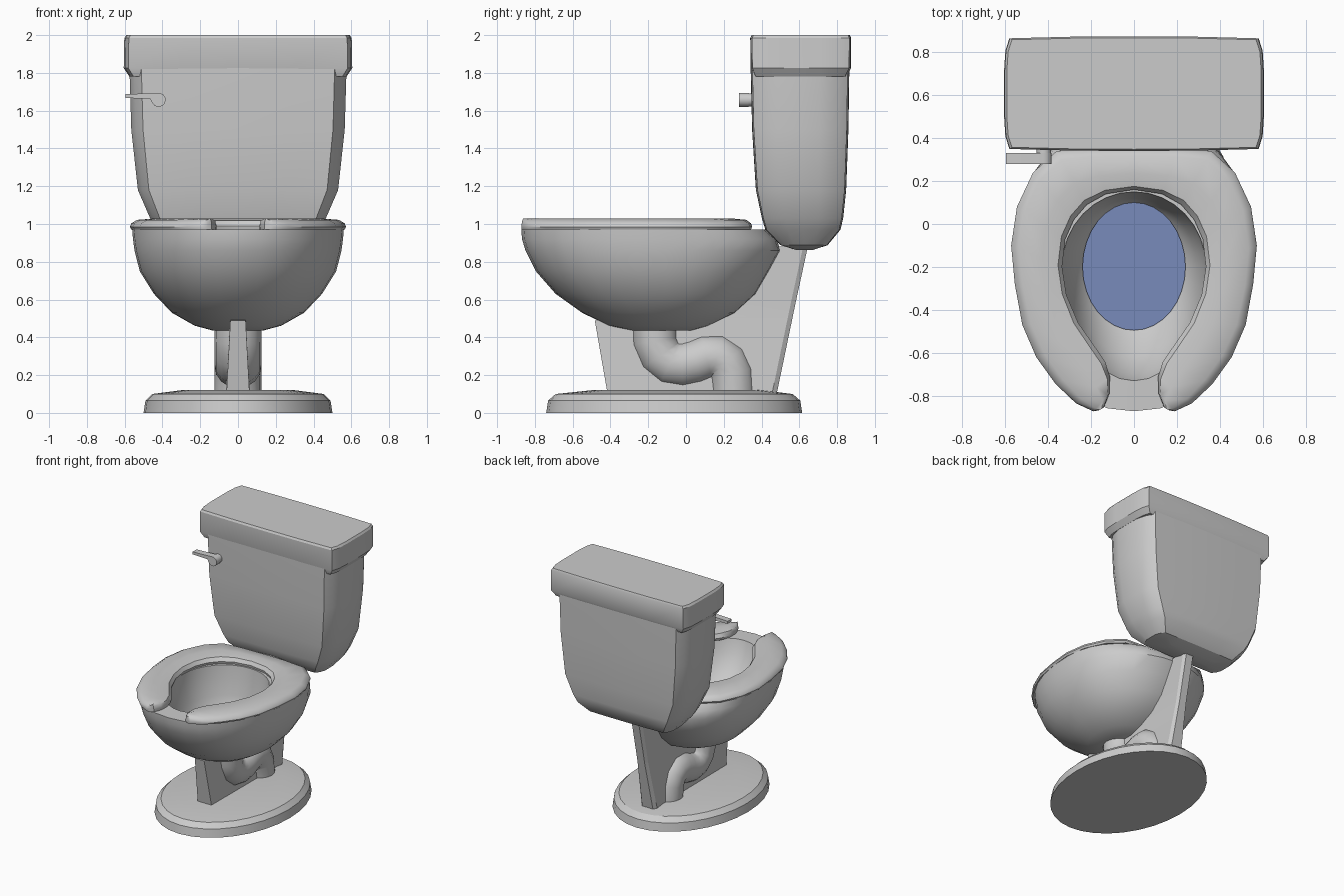
import bpy, bmesh
from math import sin, cos, pi, radians
from mathutils import Vector

if "Cube" in bpy.data.objects:
    bpy.data.objects.remove(bpy.data.objects["Cube"])


def finish(name, bm, angle=35):
    bmesh.ops.remove_doubles(bm, verts=bm.verts, dist=1e-5)
    bmesh.ops.recalc_face_normals(bm, faces=bm.faces)
    me = bpy.data.meshes.new(name)
    bm.to_mesh(me)
    bm.free()
    me.shade_smooth()
    me.set_sharp_from_angle(angle=radians(angle))
    ob = bpy.data.objects.new(name, me)
    bpy.context.collection.objects.link(ob)
    return ob


def loft(name, rings, angle=35, mirror=False):
    """Skin a list of equal-length closed rings and cap both ends."""
    bm = bmesh.new()
    rows = [[bm.verts.new(p) for p in r] for r in rings]
    n = len(rows[0])
    for a, b in zip(rows, rows[1:]):
        for i in range(n):
            j = (i + 1) % n
            bm.faces.new((a[i], a[j], b[j], b[i]))
    if not mirror:
        bm.faces.new(rows[0])
    bm.faces.new(rows[-1])
    if mirror:
        geom = bm.verts[:] + bm.edges[:] + bm.faces[:]
        dup = bmesh.ops.duplicate(bm, geom=geom)["geom"]
        for v in dup:
            if isinstance(v, bmesh.types.BMVert):
                v.co.x = -v.co.x
    return finish(name, bm, angle)


def egg(z, front, back, w, mid=None, n=32, p=1.0):
    """Oval ring whose front and back halves have different lengths."""
    mid = (front + back) / 2 if mid is None else mid
    pts = []
    for i in range(n):
        t = 2 * pi * i / n
        s, c = sin(t), cos(t)
        reach = (mid - front) if c > 0 else (back - mid)
        x = abs(s) ** p * (1 if s > 0 else -1)
        y = abs(c) ** p * (1 if c > 0 else -1)
        pts.append((w * x, mid - reach * y, z))
    return pts


# Foot: stepped oval disc
loft("base", [egg(0, -.74, .615, .5), egg(.065, -.73, .605, .49),
              egg(.1, -.69, .565, .455), egg(.12, -.5, .4, .3)], 20)


# Upright web between foot and tank, tapering upward; its top hides in the bowl wall
def web_ring(z, front, back, w):
    return [(-w * .9, front, z), (w * .9, front, z), (w, back - .025, z),
            (w * .7, back, z), (-w * .7, back, z), (-w, back - .025, z)]


loft("pedestal_web", [web_ring(.1, -.415, .48, .068), web_ring(.49, -.483, .561, .045),
                      web_ring(.51, 0, .565, .045), web_ring(.6, .22, .584, .045),
                      web_ring(.88, .46, .645, .045)], 20)

# S-shaped drain pipe
path = [(-.165, .5), (-.165, .38), (-.135, .305), (-.085, .262), (-.02, .252), (.05, .268),
        (.11, .293), (.165, .295), (.212, .265), (.24, .21), (.25, .1)]
rings = []
for i, (y, z) in enumerate(path):
    a, b = path[max(i - 1, 0)], path[min(i + 1, len(path) - 1)]
    d = Vector((0, b[0] - a[0], b[1] - a[1])).normalized()
    side = Vector((0, -d.z, d.y))
    rings.append([Vector((.125 * cos(t), y, z)) + side * .122 * sin(t)
                  for t in (2 * pi * k / 16 for k in range(16))])
loft("drain_pipe", rings, 50)

# Bowl: outside from the bottom up, over the rim, then down inside
outer = [(.435, -.28, .03, .13), (.462, -.41, .12, .23), (.53, -.55, .26, .35),
         (.63, -.69, .37, .445), (.75, -.795, .44, .52), (.86, -.85, .50, .548),
         (.92, -.868, .48, .556), (.97, -.872, .42, .56)]
inner = [(.972, -.73, .15, .335), (.87, -.7, .14, .325), (.75, -.62, .12, .29),
         (.64, -.5, .1, .245), (.54, -.36, .0, .14)]
loft("bowl", [egg(z, f, b, w, max(-.1, f + .18) if w > .3 else None, p=.93)
              for z, f, b, w in outer]
     + [egg(z, f, b, w, -.2) for z, f, b, w in inner])

# Water surface
water = bpy.data.materials.new("water_blue")
water.diffuse_color = (.19, .26, .5, 1)
water.use_nodes = True
water.node_tree.nodes["Principled BSDF"].inputs["Base Color"].default_value = water.diffuse_color
bm = bmesh.new()
bm.faces.new([bm.verts.new(p) for p in reversed(egg(.645, -.495, .1, .24, -.2))])
ob = finish("water", bm)
ob.data.materials.append(water)

# Open-front seat: cross-section swept along outer/inner outlines, mirrored
stations = [(0, .35, 0, .16), (.2, .35, .13, .14), (.36, .34, .22, .09), (.47, .24, .28, .02),
            (.545, .08, .32, -.07), (.572, -.1, .335, -.2), (.555, -.28, .315, -.33),
            (.52, -.47, .26, -.46), (.455, -.62, .19, -.56), (.365, -.745, .135, -.64),
            (.27, -.835, .112, -.71), (.19, -.872, .115, -.79), (.165, -.868, .14, -.855)]
section = [(.03, .971), (0, .985), (.03, 1.003), (.16, 1.022), (.6, 1.03), (.92, 1.018),
           (1, .99), (.98, .971)]
loft("seat", [[(ox + (ix - ox) * s, oy + (iy - oy) * s, z) for s, z in section]
              for ox, oy, ix, iy in stations], 40, mirror=True)


# Tank and lid share one bulged box outline with four sharp corners
def box_ring(z, w, front, back, corner):
    c, h = (front + back) / 2, (back - front) / 2
    q = [(1, 0), (1, .4), ((1 + corner) / 2 + .01, .75), (corner, .965), (corner * .5, .993), (0, 1)]
    half = q + [(-x, y) for x, y in q[-2::-1]]
    full = half + [(x, -y) for x, y in half[-2:0:-1]]
    return [(x * w, c + y * h, z) for x, y in full]


loft("tank", [box_ring(z, w, f, b, .89) for z, w, f, b in
              [(.862, .22, .585, .67), (.888, .36, .50, .75), (.97, .43, .42, .818),
               (1.03, .465, .402, .832), (1.18, .53, .37, .848), (1.5, .565, .35, .86),
               (1.83, .575, .342, .865)]], 28)
loft("tank_lid", [box_ring(z, w, f, b, .96) for z, w, f, b in
                  [(1.78, .575, .36, .85), (1.825, .605, .342, .873),
                   (1.985, .602, .34, .874), (2.0, .592, .348, .867)]], 28)

# Flush handle: lever outline extruded in y, plus a round pivot
outline = [(-.42 + .037 * cos(t), 1.657 + .037 * sin(t))
           for t in (radians(95 - 25 * k) for k in range(11))]
outline += [(-.465, 1.663), (-.595, 1.667), (-.595, 1.687)]
loft("flush_handle", [[(x, y, z) for x, z in outline] for y in (.28, .33)], 35)
bm = bmesh.new()
bmesh.ops.create_cone(bm, cap_ends=True, segments=16, radius1=.034, radius2=.034, depth=.09)
for v in bm.verts:
    x, y, z = v.co
    v.co = (x - .42, .325 + z, y + 1.657)
finish("handle_pivot", bm)
